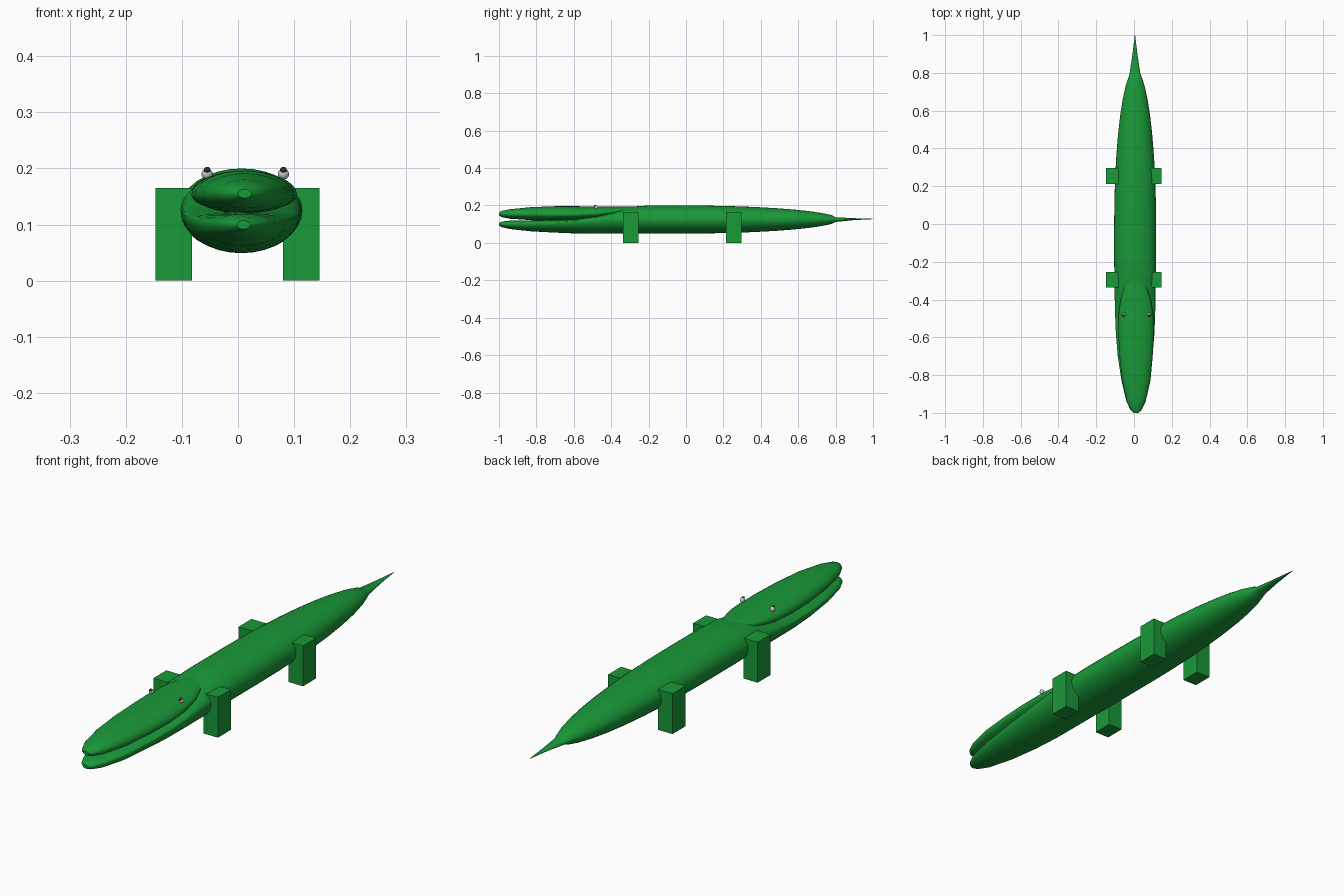
import bpy, bmesh, math

if "Cube" in bpy.data.objects:
    bpy.data.objects.remove(bpy.data.objects["Cube"])


def material(name, color):
    m = bpy.data.materials.new(name)
    m.diffuse_color = (*color, 1)
    m.use_nodes = True
    m.node_tree.nodes["Principled BSDF"].inputs["Base Color"].default_value = m.diffuse_color
    return m


green = material("green", (0.01, 0.32, 0.04))
dark = material("dark", (0.03, 0.03, 0.03))


def finish(name, bm, mat=None, smooth=True):
    bmesh.ops.recalc_face_normals(bm, faces=bm.faces)
    me = bpy.data.meshes.new(name)
    bm.to_mesh(me)
    bm.free()
    ob = bpy.data.objects.new(name, me)
    bpy.context.collection.objects.link(ob)
    if mat:
        me.materials.append(mat)
    if smooth:
        bpy.ops.object.select_all(action='DESELECT')
        ob.select_set(True)
        bpy.context.view_layer.objects.active = ob
        bpy.ops.object.shade_smooth_by_angle(angle=math.radians(40))
    return ob


def loft(name, stations, n=32, flat_top=1.0, flat_bottom=1.0):
    """Rings of (y, centre x, half width, bottom z, top z, height of widest point 0..1)."""
    bm = bmesh.new()
    rings = []
    for y, cx, rx, z0, z1, k in stations:
        mid = z0 + (z1 - z0) * k
        ring = []
        for i in range(n):
            a = 2 * math.pi * i / n
            s = math.sin(a)
            h = (z1 - mid) if s > 0 else (mid - z0)
            ring.append(bm.verts.new((cx + rx * math.cos(a), y, mid + h * s)))
        rings.append(ring)
    for r, q in zip(rings, rings[1:]):
        for i in range(n):
            j = (i + 1) % n
            bm.faces.new((r[i], r[j], q[j], q[i]))
    bm.faces.new(rings[0])
    bm.faces.new(rings[-1])
    return finish(name, bm, green)


CX = 0.006

# Lower jaw flowing back into the body
body = [
    (-1.0, 0.010, 0.012, 0.092, 0.107, 0.5),
    (-0.985, 0.010, 0.028, 0.084, 0.114, 0.55),
    (-0.94, 0.010, 0.050, 0.074, 0.119, 0.6),
    (-0.83, 0.009, 0.075, 0.062, 0.121, 0.7),
    (-0.70, CX, 0.092, 0.055, 0.123, 0.8),
    (-0.58, CX, 0.102, 0.050, 0.128, 0.85),
    (-0.48, CX, 0.106, 0.049, 0.147, 0.75),
    (-0.40, CX, 0.108, 0.050, 0.170, 0.62),
    (-0.32, CX, 0.109, 0.051, 0.192, 0.53),
]
for y in (-0.2, -0.1, 0, 0.12, 0.24, 0.36, 0.48, 0.58, 0.66, 0.73, 0.78):
    f = math.sqrt(1 - (y / 0.82) ** 2) if y > 0 else 1
    body.append((y, CX, 0.111 * f, 0.125 - 0.075 * f, 0.125 + 0.075 * f, 0.5))
# Pointed tail
body += [(0.80, 0.005, 0.028, 0.112, 0.137, 0.5),
         (0.90, 0.005, 0.013, 0.122, 0.132, 0.5),
         (1.0, 0.005, 0.001, 0.127, 0.129, 0.5)]
loft("body_and_lower_jaw", body)

# Upper jaw and skull
loft("upper_jaw", [
    (-1.0, 0.012, 0.012, 0.147, 0.163, 0.5),
    (-0.985, 0.012, 0.028, 0.138, 0.171, 0.5),
    (-0.94, 0.012, 0.050, 0.129, 0.180, 0.5),
    (-0.83, 0.012, 0.075, 0.122, 0.191, 0.45),
    (-0.70, 0.011, 0.088, 0.120, 0.196, 0.42),
    (-0.58, 0.011, 0.094, 0.122, 0.196, 0.42),
    (-0.48, 0.010, 0.092, 0.128, 0.195, 0.45),
    (-0.40, 0.009, 0.080, 0.140, 0.194, 0.5),
    (-0.32, 0.007, 0.055, 0.155, 0.194, 0.5),
    (-0.24, CX, 0.020, 0.175, 0.192, 0.5),
])

# Block legs
for label, y in (("front", -0.295), ("back", 0.255)):
    for side, x in (("left", 0.1125), ("right", -0.1145)):
        bm = bmesh.new()
        bmesh.ops.create_cube(bm, size=1)
        for v in bm.verts:
            v.co.x = v.co.x * 0.065 + x
            v.co.y = v.co.y * 0.084 + y
            v.co.z = (v.co.z + 0.5) * 0.165
        finish(f"{label}_leg_{side}", bm, green, smooth=False)


# Eyes with dark pupils
def ball(name, loc, r, mat=None):
    bm = bmesh.new()
    bmesh.ops.create_uvsphere(bm, u_segments=16, v_segments=10, radius=r)
    bmesh.ops.translate(bm, verts=bm.verts, vec=loc)
    finish(name, bm, mat)


for side, x in (("left", 0.081), ("right", -0.055)):
    ball(f"eye_{side}", (x, -0.48, 0.190), 0.010)
    ball(f"pupil_{side}", (x, -0.485, 0.197), 0.006, dark)
